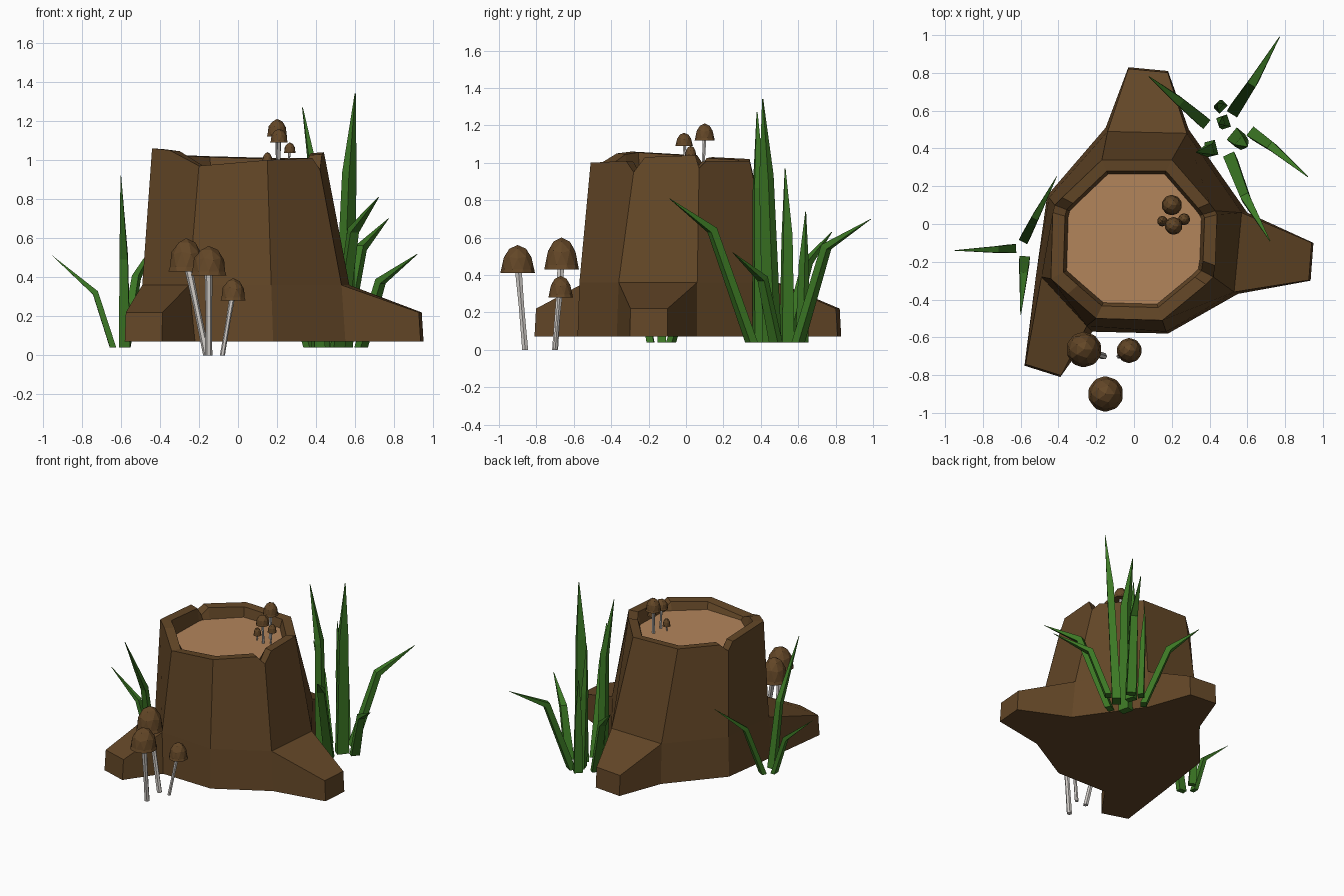
import bpy, bmesh, math
from mathutils import Vector, Matrix

if "Cube" in bpy.data.objects:
    bpy.data.objects.remove(bpy.data.objects["Cube"])


def mat(name, rgb):
    m = bpy.data.materials.new(name)
    m.diffuse_color = (*rgb, 1)
    m.use_nodes = True
    m.node_tree.nodes["Principled BSDF"].inputs["Base Color"].default_value = m.diffuse_color
    return m


BARK = mat("bark_brown", (0.125, 0.062, 0.020))
WOOD = mat("cut_wood_tan", (0.45, 0.235, 0.105))
STEM = mat("stem_grey", (0.62, 0.59, 0.56))
GRASS = mat("grass_green", (0.045, 0.19, 0.018))


def finish(name, bm, *mats):
    bmesh.ops.recalc_face_normals(bm, faces=bm.faces)
    me = bpy.data.meshes.new(name)
    bm.to_mesh(me)
    bm.free()
    for m in mats:
        me.materials.append(m)
    ob = bpy.data.objects.new(name, me)
    bpy.context.collection.objects.link(ob)
    return ob


# Stump: eight-sided lofted trunk, clockwise from the back
Z0, ZM, FLOOR = 0.07, 0.36, 0.945
base = [(-0.15, 0.51), (0.29, 0.50), (0.60, 0.06), (0.55, -0.37),
        (0.18, -0.58), (-0.22, -0.57), (-0.52, -0.28), (-0.46, 0.15)]
mid = [(-0.14, 0.49), (0.28, 0.48), (0.57, 0.06), (0.53, -0.36),
       (0.17, -0.57), (-0.25, -0.54), (-0.49, -0.28), (-0.45, 0.14)]
# jagged rim: each corner holds one or more points, low ones are notches
rim = [[(-0.17, 0.34, 1.02)], [(0.20, 0.34, 1.01)],
       [(0.40, 0.11, 1.01), (0.43, 0.07, 0.97), (0.44, 0.05, 1.04)],
       [(0.43, -0.22, 1.03), (0.42, -0.28, 0.95), (0.38, -0.32, 1.01)],
       [(0.15, -0.51, 1.0)],
       [(-0.20, -0.50, 0.97)],
       [(-0.35, -0.37, 1.05), (-0.44, -0.29, 1.06)],
       [(-0.43, 0.06, 1.04), (-0.42, 0.10, 0.98), (-0.38, 0.14, 1.03)]]
tips = {0: [(-0.03, 0.83), (0.18, 0.81)],      # roots grow from these sides
        2: [(0.95, -0.10), (0.935, -0.30)],
        5: [(-0.39, -0.81), (-0.58, -0.75)]}
bm = bmesh.new()
C = Vector((0, -0.06, 0))


def inward(p, s, z):
    return bm.verts.new((C.x + (p[0] - C.x) * s, C.y + (p[1] - C.y) * s, z))


b = [bm.verts.new((x, y, Z0)) for x, y in base]
m = [bm.verts.new((x, y, ZM)) for x, y in mid]
r = [[bm.verts.new(p) for p in grp] for grp in rim]
under = []
for i in range(8):
    j = (i + 1) % 8
    # upper bark: split each corner group at its middle point
    k0, k1 = len(r[i]) // 2, len(r[j]) // 2
    top = r[i][k0:] + r[j][:k1 + 1]
    bm.faces.new([m[j], m[i], top[0], top[-1]] if len(top) == 2 else [m[j], m[i]] + top)
    under.append(b[i])
    if i in tips:
        lo = [bm.verts.new((x, y, Z0)) for x, y in tips[i]]
        hi = [bm.verts.new((x * 0.99, y * 0.99, 0.22)) for x, y in tips[i]]
        bm.faces.new([m[i], m[j], hi[1], hi[0]])
        bm.faces.new([hi[0], hi[1], lo[1], lo[0]])
        bm.faces.new([m[i], hi[0], lo[0], b[i]])
        bm.faces.new([hi[1], m[j], b[j], lo[1]])
        under += lo
    else:
        bm.faces.new([b[i], b[j], m[j], m[i]])
bm.faces.new(under)
# rim thickness, inner wall and recessed cut face
outer = [v for grp in r for v in grp]
inner = [inward(v.co, 0.85, v.co.z - 0.005) for v in outer]
floor = [inward(v.co, 0.81, FLOOR) for v in outer]
n = len(outer)
for i in range(n):
    j = (i + 1) % n
    bm.faces.new([outer[i], outer[j], inner[j], inner[i]])
    bm.faces.new([inner[i], inner[j], floor[j], floor[i]])
bm.faces.new(floor).material_index = 1
finish("stump", bm, BARK, WOOD)


def tube(bm, rings):
    """Join rings of vertices with faces and close both ends."""
    for a, c in zip(rings, rings[1:]):
        k = len(a)
        for i in range(k):
            bm.faces.new([a[i], a[(i + 1) % k], c[(i + 1) % k], c[i]])
    bm.faces.new(rings[0])
    bm.faces.new(rings[-1])


def mushroom(name, foot, cap, rad, z0, z1):
    # stem: bent six-sided tube
    bm = bmesh.new()
    f, t = Vector(foot), Vector((cap[0], cap[1], z0 + 0.4 * (z1 - z0)))
    rings = []
    for u, s in ((0, 0.20), (0.5, 0.18), (1, 0.24)):
        p = f.lerp(t, u)
        rings.append([bm.verts.new(p + Vector((math.cos(a), math.sin(a), 0)) * rad * s)
                      for a in (k * math.pi / 3 for k in range(6))])
    tube(bm, rings)
    finish(name + "_stem", bm, STEM)
    # cap: faceted ball cut flat below
    bm = bmesh.new()
    bmesh.ops.create_icosphere(bm, subdivisions=2, radius=1)
    geom = bm.verts[:] + bm.edges[:] + bm.faces[:]
    cut = bmesh.ops.bisect_plane(bm, geom=geom, plane_co=(0, 0, -0.15),
                                 plane_no=(0, 0, 1), clear_inner=True)
    edges = [e for e in cut["geom_cut"] if isinstance(e, bmesh.types.BMEdge)]
    bmesh.ops.contextual_create(bm, geom=edges)
    for v in bm.verts:
        flare = 1.06 if v.co.z < -0.14 else 0.96
        v.co = Vector((cap[0] + v.co.x * rad * flare, cap[1] + v.co.y * rad * flare,
                       z0 + (v.co.z + 0.15) / 1.15 * (z1 - z0)))
    finish(name + "_cap", bm, BARK)


# Ground mushrooms, then the small ones growing on the cut face
mushroom("left_mushroom", (-0.16, -0.70, 0.0), (-0.265, -0.665, 0), 0.092, 0.43, 0.60)
mushroom("front_mushroom", (-0.15, -0.86, 0.0), (-0.15, -0.90, 0), 0.092, 0.41, 0.56)
mushroom("right_mushroom", (-0.08, -0.70, 0.0), (-0.025, -0.67, 0), 0.065, 0.28, 0.395)
mushroom("top_mushroom_a", (0.205, 0.09, 0.94), (0.20, 0.10, 0), 0.053, 1.12, 1.21)
mushroom("top_mushroom_b", (0.21, 0.0, 0.94), (0.21, -0.01, 0), 0.046, 1.09, 1.16)
mushroom("top_mushroom_c", (0.15, 0.01, 0.94), (0.15, 0.015, 0), 0.027, 0.985, 1.04)
mushroom("top_mushroom_d", (0.255, 0.02, 0.94), (0.265, 0.025, 0), 0.031, 1.035, 1.09)


def grass(name, blades):
    bm = bmesh.new()
    for foot, bend, tip, w in blades:
        pts = [Vector((*foot, 0.04)), Vector(bend), Vector(tip)]
        out = pts[2] - pts[0]
        out.z = 0
        out.normalize()
        side = Vector((-out.y, out.x, 0))
        rings = []
        for p, s in zip(pts, (1.0, 0.75, 0.06)):
            tilt = out * 0.7 - Vector((0, 0, 0.5 if p is pts[1] else 0))
            rings.append([bm.verts.new(p + (side * a + tilt * c) * w * s)
                          for a, c in ((-1, -1), (1, -1), (1, 1), (-1, 1))])
        tube(bm, rings)
    finish(name, bm, GRASS)


# Grass clumps: foot, bend, tip, half width of each blade
grass("right_grass", [
    ((0.54, 0.46), (0.57, 0.43, 0.92), (0.60, 0.41, 1.34), 0.042),
    ((0.41, 0.40), (0.40, 0.39, 0.85), (0.33, 0.38, 1.27), 0.040),
    ((0.48, 0.54), (0.46, 0.54, 0.60), (0.45, 0.53, 0.97), 0.034),
    ((0.46, 0.62), (0.45, 0.63, 0.45), (0.44, 0.64, 0.74), 0.030),
    ((0.51, 0.35), (0.59, 0.14, 0.64), (0.72, -0.09, 0.81), 0.032),
    ((0.53, 0.60), (0.63, 0.75, 0.55), (0.77, 0.99, 0.70), 0.032),
    ((0.63, 0.48), (0.73, 0.41, 0.38), (0.92, 0.25, 0.52), 0.030),
    ((0.37, 0.54), (0.24, 0.65, 0.47), (0.08, 0.78, 0.63), 0.030)])
grass("left_grass", [
    ((-0.58, -0.19), (-0.585, -0.27, 0.50), (-0.60, -0.48, 0.92), 0.028),
    ((-0.64, -0.13), (-0.73, -0.135, 0.32), (-0.95, -0.14, 0.51), 0.023),
    ((-0.58, -0.08), (-0.52, 0.04, 0.40), (-0.41, 0.25, 0.60), 0.025)])
